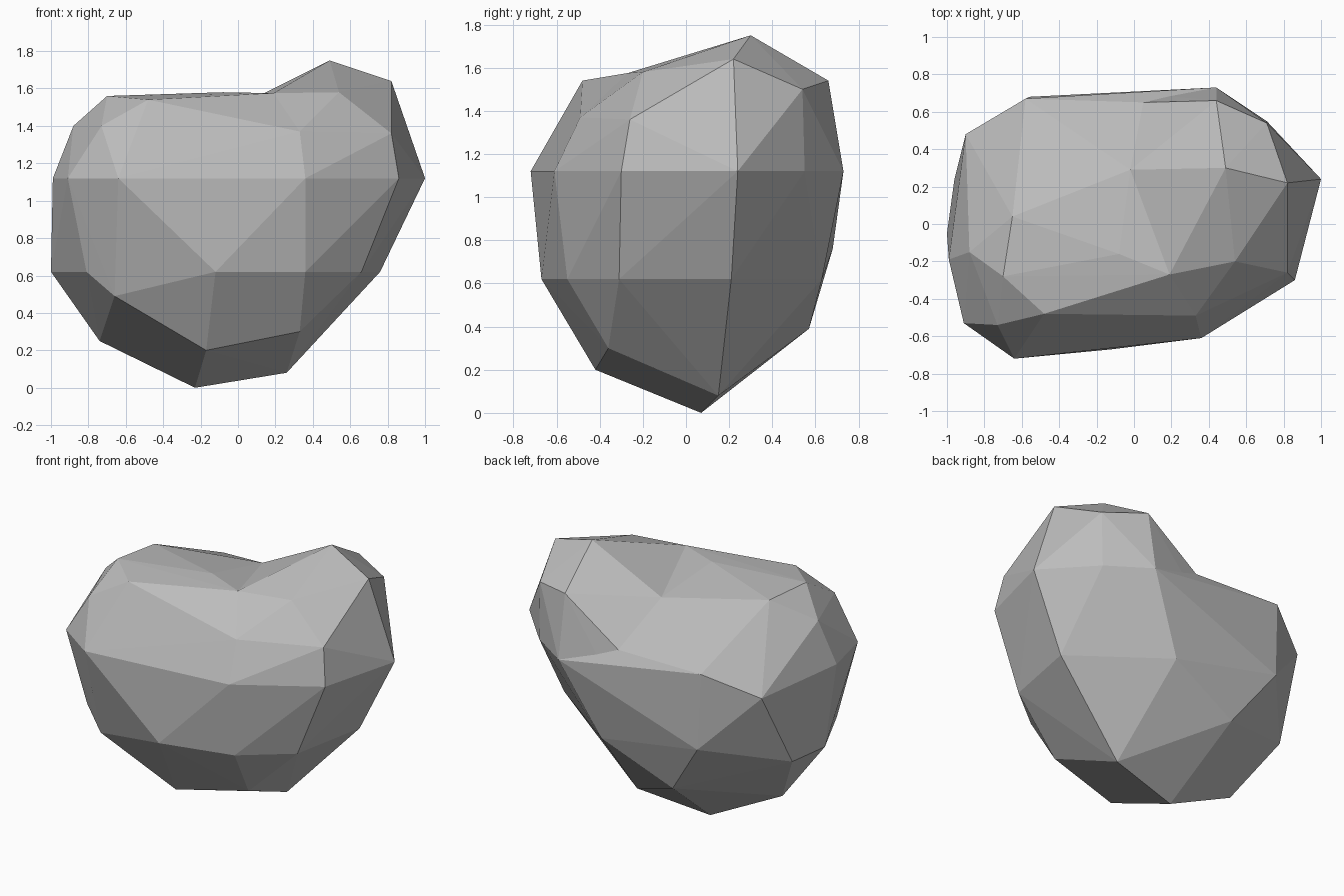
import bpy
import bmesh

default_cube = bpy.data.objects.get("Cube")
if default_cube:
    bpy.data.objects.remove(default_cube, do_unlink=True)


def level(height, outline):
    """Lift a flat outline to one height."""
    return [(x, y, height) for x, y in outline]


def faceted_lobe(name, points):
    """Make a closed, flat-faced stone lobe wrapped around its corner points."""
    bm = bmesh.new()
    for point in points:
        bm.verts.new(point)
    hull = bmesh.ops.convex_hull(bm, input=bm.verts[:], use_existing_faces=False)
    loose = [v for v in bm.verts if not v.link_faces]
    bmesh.ops.delete(bm, geom=loose, context='VERTS')
    bmesh.ops.recalc_face_normals(bm, faces=bm.faces[:])
    mesh = bpy.data.meshes.new(name)
    bm.to_mesh(mesh)
    bm.free()
    lobe = bpy.data.objects.new(name, mesh)
    bpy.context.scene.collection.objects.link(lobe)
    return lobe


# Underside: narrow keel and the slanting facets around it
underside = [(-.23, .07, 0), (.26, .15, .08), (-.17, -.42, .2), (.33, -.36, .3),
             (-.74, .03, .25), (-.3, .57, .39), (-.66, -.52, .49)]

# Two level outlines around the body
belly = level(.62, [(-.12, -.67), (.36, -.55), (.66, -.31), (.76, .21), (.19, .63),
                    (-.72, .4), (-.96, .24), (-1, -.05), (-.81, -.45)])
girth = level(1.12, [(.36, -.61), (.86, -.3), (1, .24), (.71, .55), (.44, .73),
                     (-.9, .48), (-.99, -.19), (-.91, -.53), (-.64, -.72)])

# Bulging back facets
back = [(-.56, .68, .76), (0, .7, .95), (-.58, .67, 1.27)]

# Crease where the two crowns meet, from front to back
crease = [(.33, -.49, 1.37), (.19, -.27, 1.575), (-.02, .29, 1.495), (.05, .65, 1.26)]

# Low broad crown and tall narrow crown
broad_crown = [(-.48, -.48, 1.54), (-.7, -.28, 1.56), (-.73, -.54, 1.4),
               (-.88, -.15, 1.4), (-.65, .04, 1.55), (-.08, -.16, 1.58)]
tall_crown = [(.49, .3, 1.75), (.82, .22, 1.64), (.82, -.26, 1.36),
              (.54, -.2, 1.58), (.44, .66, 1.54), (.71, .54, 1.5)]

body = underside + belly + girth + back
right_body = [point for point in body if point[0] > -.15]

boulder = faceted_lobe("boulder", body + crease + broad_crown)
tall_lobe = faceted_lobe("tall_lobe", right_body + crease + tall_crown)
tall_lobe.hide_render = True

# Fuse the lobes into one stone
fuse = boulder.modifiers.new("fuse_lobes", 'BOOLEAN')
fuse.operation = 'UNION'
fuse.solver = 'EXACT'
fuse.object = tall_lobe
graph = bpy.context.evaluated_depsgraph_get()
fused_mesh = bpy.data.meshes.new_from_object(boulder.evaluated_get(graph))
boulder.modifiers.clear()
boulder.data = fused_mesh
bpy.data.objects.remove(tall_lobe, do_unlink=True)

# Plain grey stone
stone = bpy.data.materials.new("grey_stone")
stone.use_nodes = True
grey = (.5, .5, .5, 1)
stone.diffuse_color = grey
stone.node_tree.nodes["Principled BSDF"].inputs["Base Color"].default_value = grey
boulder.data.materials.clear()
boulder.data.materials.append(stone)
for face in boulder.data.polygons:
    face.use_smooth = False
    face.material_index = 0
